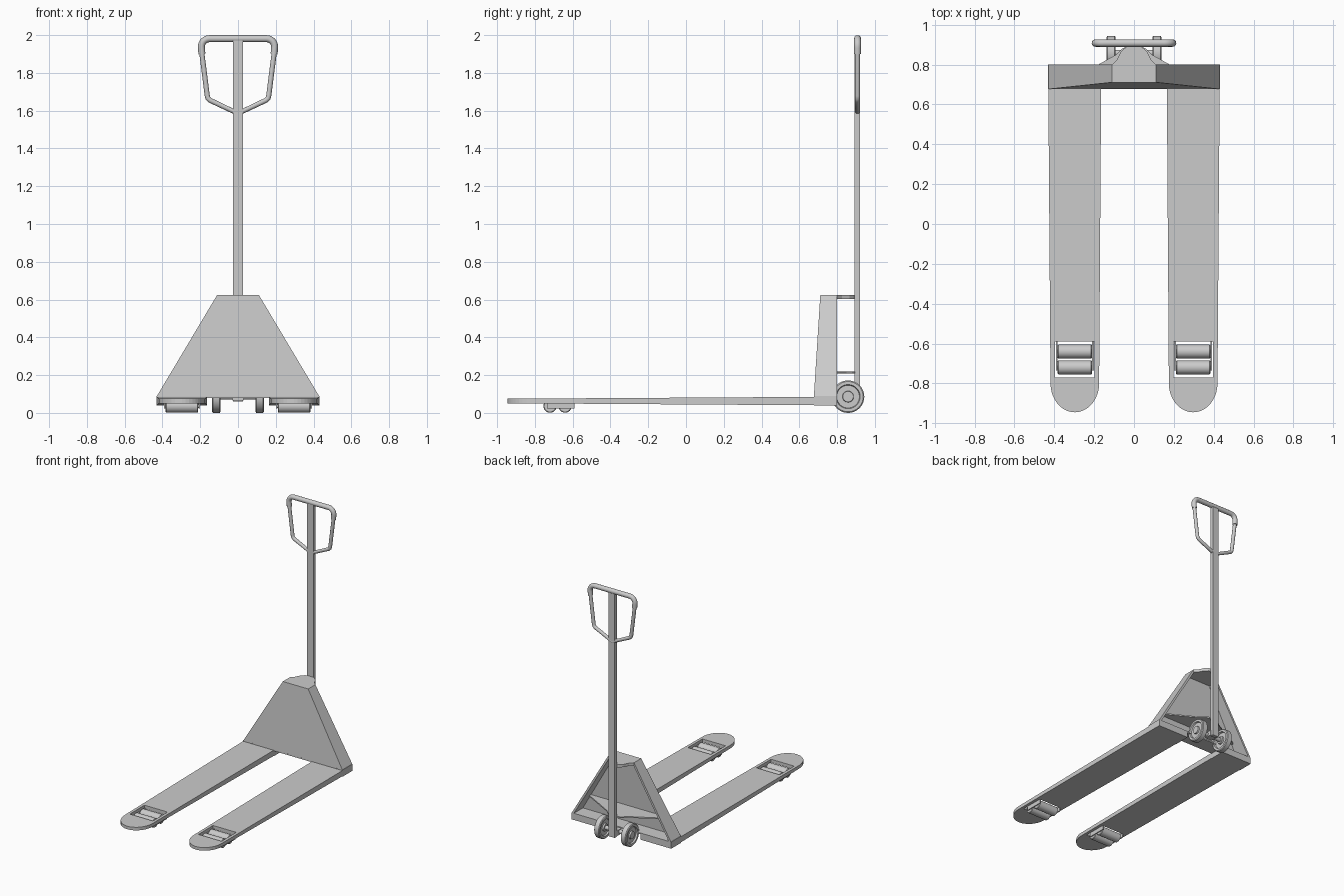
import bpy, bmesh, math
from mathutils import Vector, Matrix

if "Cube" in bpy.data.objects:
    bpy.data.objects.remove(bpy.data.objects["Cube"])


def finish(name, bm, smooth=False, mirror=False):
    bmesh.ops.recalc_face_normals(bm, faces=bm.faces)
    me = bpy.data.meshes.new(name)
    bm.to_mesh(me)
    bm.free()
    ob = bpy.data.objects.new(name, me)
    bpy.context.collection.objects.link(ob)
    if smooth:
        bpy.ops.object.select_all(action='DESELECT')
        ob.select_set(True)
        bpy.context.view_layer.objects.active = ob
        bpy.ops.object.shade_smooth_by_angle(angle=math.radians(35))
    if mirror:
        ob.modifiers.new("mirror", 'MIRROR').use_mirror_merge = False
    return ob


def loft(name, a, b, **kw):
    """Solid between two matching closed outlines of 3D points."""
    bm = bmesh.new()
    va, vb = [bm.verts.new(p) for p in a], [bm.verts.new(p) for p in b]
    bm.faces.new(va)
    bm.faces.new(vb)
    n = len(a)
    for i in range(n):
        j = (i + 1) % n
        bm.faces.new((va[i], va[j], vb[j], vb[i]))
    return finish(name, bm, **kw)


def plate(name, half, z0, z1, **kw):
    """Flat plate, symmetric in x, from the right half of its outline."""
    pts = half + [(-x, y) for x, y in reversed(half)]
    return loft(name, [(x, y, z0) for x, y in pts], [(x, y, z1) for x, y in pts], **kw)


def box(name, x0, x1, y0, y1, z0, z1, **kw):
    r = [(x0, y0), (x1, y0), (x1, y1), (x0, y1)]
    return loft(name, [(x, y, z0) for x, y in r], [(x, y, z1) for x, y in r], **kw)


def lathe(name, profile, y, z, steps=32, **kw):
    """Spin an (x, radius) profile round an axis parallel to x."""
    bm = bmesh.new()
    rings = []
    for x, r in profile:
        rings.append([bm.verts.new((x, y + r * math.cos(t), z + r * math.sin(t)))
                      for t in (2 * math.pi * k / steps for k in range(steps))])
    for a, b in zip(rings, rings[1:]):
        for k in range(steps):
            j = (k + 1) % steps
            bm.faces.new((a[k], a[j], b[j], b[k]))
    bm.faces.new(rings[0])
    bm.faces.new(rings[-1])
    return finish(name, bm, smooth=True, **kw)


def tube(name, pts, radius, cyclic=False):
    cu = bpy.data.curves.new(name, 'CURVE')
    cu.dimensions = '3D'
    cu.bevel_depth = radius
    cu.bevel_resolution = 4
    cu.use_fill_caps = True
    sp = cu.splines.new('POLY')
    sp.points.add(len(pts) - 1)
    for p, q in zip(sp.points, pts):
        p.co = (*q, 1)
    sp.use_cyclic_u = cyclic
    ob = bpy.data.objects.new(name, cu)
    bpy.context.collection.objects.link(ob)
    return ob


# Forks: tapering blades with rounded tips and a roller opening
outline = [(0.43, 0.80), (0.43, 0.68)]
for k in range(21):
    t = math.pi * k / 20
    outline.append((0.297 + 0.122 * math.cos(t), -0.80 - 0.145 * math.sin(t)))
outline += [(0.165, 0.68), (0.165, 0.80)]
low = [(x, y, 0.051 - 0.0065 * (y + 0.945)) for x, y in outline]
high = [(x, y, 0.075 + 0.006 * (y + 0.945)) for x, y in outline]
fork = loft("forks", low, high)
cutter = box("roller_opening_cutter", 0.197, 0.397, -0.77, -0.59, -0.1, 0.2)
cutter.hide_render = True
cut = fork.modifiers.new("opening", 'BOOLEAN')
cut.object = cutter
cut.operation = 'DIFFERENCE'
cut.solver = 'EXACT'
deps = bpy.context.evaluated_depsgraph_get()
mesh = bpy.data.meshes.new_from_object(fork.evaluated_get(deps))
fork.modifiers.clear()
fork.data = mesh
bpy.data.objects.remove(cutter)
fork.modifiers.new("mirror", 'MIRROR').use_mirror_merge = False

# Load rollers, with carrier side plates and crossbar
for i, y in enumerate((-0.64, -0.72)):
    lathe(f"load_roller_{i + 1}", [(0.211, 0.031), (0.215, 0.035), (0.379, 0.035), (0.383, 0.031)],
          y, 0.036, steps=24, mirror=True)
    lathe(f"roller_axle_{i + 1}", [(0.203, 0.009), (0.391, 0.009)], y, 0.036, steps=12, mirror=True)
for side, x in (("inner", 0.202), ("outer", 0.384)):
    prof = [(-0.735, 0.022), (-0.59, 0.022), (-0.59, 0.055), (-0.735, 0.055)]
    loft(side + "_roller_carrier", [(x, y, z) for y, z in prof],
         [(x + 0.008, y, z) for y, z in prof], mirror=True)

# Mast shell: leaning front plate and sloping side walls, open at the back
T = 0.012
loft("mast_front_plate",
     [(-0.43, 0.677, 0.088), (0.43, 0.677, 0.088), (0.11, 0.711, 0.625), (-0.11, 0.711, 0.625)],
     [(-0.43, 0.677 + T, 0.088), (0.43, 0.677 + T, 0.088), (0.11, 0.711 + T, 0.625), (-0.11, 0.711 + T, 0.625)])
wall = [(0.43, 0.677, 0.088), (0.43, 0.80, 0.088), (0.11, 0.80, 0.625), (0.11, 0.711, 0.625)]
loft("mast_side_walls", wall, [(x - 0.016, y, z - 0.004) for x, y, z in wall], mirror=True)
box("base_plate", -0.43, 0.43, 0.677, 0.80, 0.08, 0.09)
box("base_end_rail", 0.165, 0.432, 0.677, 0.80, 0.038, 0.09, mirror=True)

# Top cap and lower bearing plate reaching back to the steering post
plate("mast_cap", [(0.11, 0.711), (0.11, 0.80), (0.085, 0.825), (0.065, 0.865), (0.04, 0.888), (0.02, 0.895)],
      0.603, 0.625)
plate("bearing_plate", [(0.35, 0.686), (0.345, 0.71), (0.18, 0.80), (0.09, 0.85), (0.06, 0.88), (0.027, 0.895)],
      0.208, 0.218)

# Steering wheels with recessed discs and raised hubs
lathe("steer_wheels",
      [(0.092, 0.026), (0.092, 0.028), (0.104, 0.03), (0.104, 0.06), (0.092, 0.064), (0.092, 0.08),
       (0.097, 0.086), (0.133, 0.086), (0.138, 0.08), (0.138, 0.064), (0.126, 0.06), (0.126, 0.03),
       (0.138, 0.028), (0.138, 0.026)], 0.858, 0.086, steps=40, mirror=True)
lathe("wheel_axle", [(-0.1, 0.016), (0.1, 0.016)], 0.858, 0.086, steps=20)
box("axle_block", -0.03, 0.03, 0.838, 0.9, 0.066, 0.106)

# Steering post
box("steering_post", -0.027, 0.027, 0.893, 0.92, 0.06, 1.975)

# Handle loop: thick rounded grip on top, thinner frame below
HY = 0.908
corner = [(0.151 + 0.043 * math.cos(a), HY, 1.938 + 0.043 * math.sin(a))
          for a in (math.radians(-8 + 98 * k / 8) for k in range(9))]
grip = [(0.191, HY, 1.90)] + corner
grip += [(-x, y, z) for x, y, z in reversed(grip)]
tube("handle_grip", grip, 0.0185)
lower = [(0.194, HY, 1.925), (0.163, HY, 1.68), (0.159, HY, 1.665), (0.148, HY, 1.655), (0.0, HY, 1.585)]
lower += [(-x, y, z) for x, y, z in reversed(lower[:-1])]
tube("handle_frame", lower, 0.0135)
